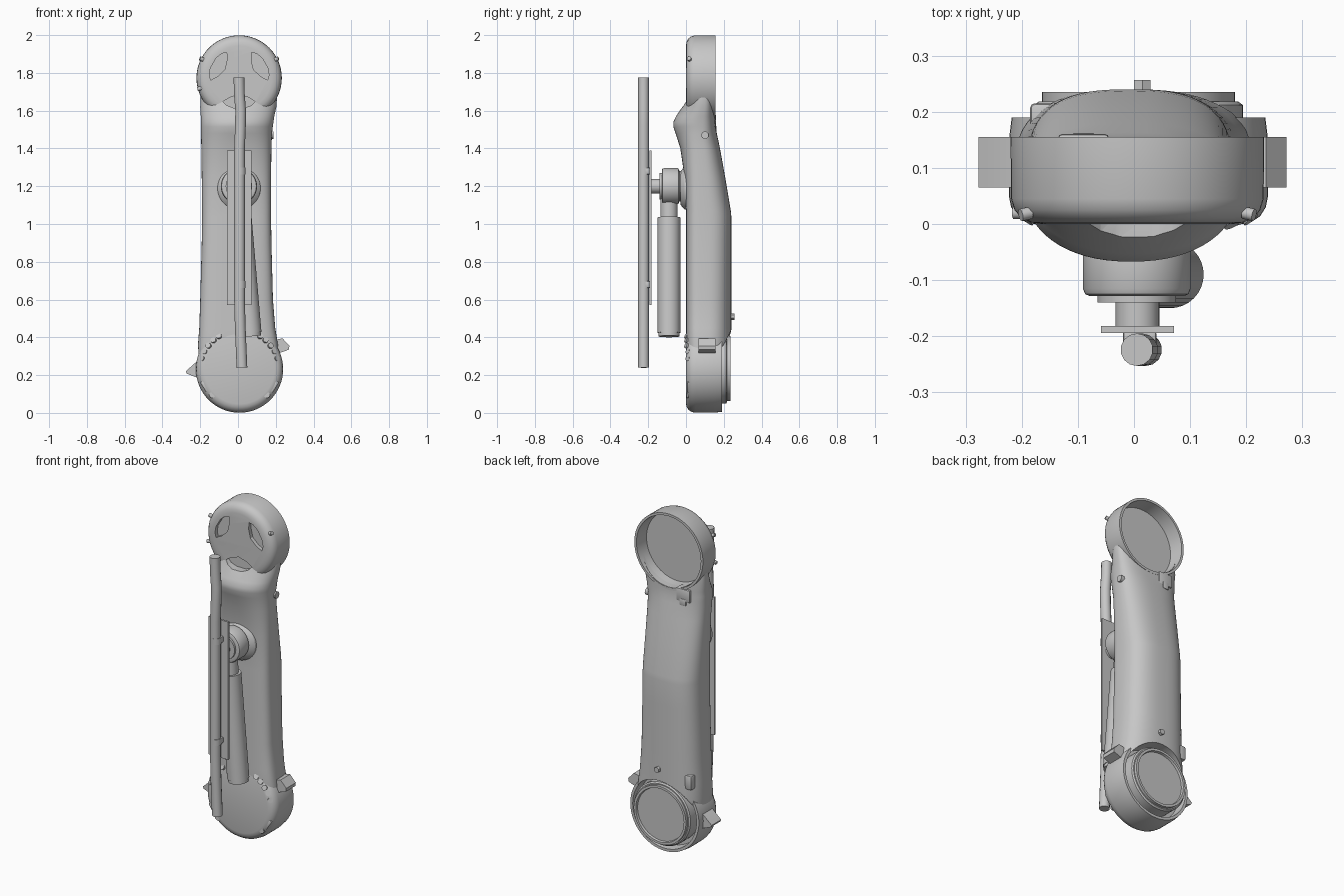
import bpy, bmesh
from math import sin, cos, pi, radians, copysign
from mathutils import Vector, Matrix

if "Cube" in bpy.data.objects:
    bpy.data.objects.remove(bpy.data.objects["Cube"])

grey = bpy.data.materials.new("plain grey")
grey.use_nodes = True
grey.diffuse_color = (0.57, 0.57, 0.57, 1)
grey.node_tree.nodes["Principled BSDF"].inputs["Base Color"].default_value = (0.57, 0.57, 0.57, 1)


def finish(bm, name):
    bmesh.ops.remove_doubles(bm, verts=bm.verts, dist=1e-5)
    bmesh.ops.recalc_face_normals(bm, faces=bm.faces)
    mesh = bpy.data.meshes.new(name)
    bm.to_mesh(mesh)
    bm.free()
    mesh.materials.append(grey)
    obj = bpy.data.objects.new(name, mesh)
    bpy.context.collection.objects.link(obj)
    return obj


def skin(name, rings):
    """Join rings of points into one surface, capping the ends."""
    bm = bmesh.new()
    loops = [[bm.verts.new(p) for p in ring] for ring in rings]
    n = len(loops[0])
    for a, b in zip(loops, loops[1:]):
        for i in range(n):
            bm.faces.new((a[i], a[(i + 1) % n], b[(i + 1) % n], b[i]))
    bm.faces.new(loops[0])
    bm.faces.new(loops[-1])
    return finish(bm, name)


def lathe(name, x, z, profile, n=64):
    """Turn (radius, y) points around an axis along y."""
    return skin(name, [[(x + r * cos(2 * pi * i / n), y, z + r * sin(2 * pi * i / n))
                        for i in range(n)] for r, y in profile])


def rod(name, start, end, r, n=32):
    a, b = Vector(start), Vector(end)
    turn = (b - a).to_track_quat('Z', 'Y').to_matrix().to_4x4()
    bm = bmesh.new()
    bmesh.ops.create_cone(bm, cap_ends=True, segments=n, radius1=r, radius2=r, depth=(b - a).length,
                          matrix=Matrix.Translation((a + b) / 2) @ turn)
    return finish(bm, name)


def box(name, centre, size, bevel=0.0, tilt=0):
    bm = bmesh.new()
    bmesh.ops.create_cube(bm, size=1, matrix=Matrix.Translation(centre)
                          @ Matrix.Rotation(radians(tilt), 4, 'Y') @ Matrix.Diagonal((*size, 1)))
    if bevel:
        bmesh.ops.bevel(bm, geom=bm.edges[:], offset=bevel, segments=2, profile=0.5, affect='EDGES')
    return finish(bm, name)


def prism(name, outline, y0, y1):
    return skin(name, [[(x, y, z) for x, z in outline] for y in (y0, y1)])


def cut(obj, cutters):
    bpy.context.view_layer.objects.active = obj
    for c in cutters:
        mod = obj.modifiers.new("cut", 'BOOLEAN')
        mod.operation, mod.solver, mod.object = 'DIFFERENCE', 'EXACT', c
        bpy.ops.object.modifier_apply(modifier=mod.name)


def section(z, left, right, front, mid, back, nf, nb, n=64):
    """Rounded cross-section with separate front and back fullness."""
    cx, w, ring = (left + right) / 2, (right - left) / 2, []
    for i in range(n):
        c, s = cos(2 * pi * i / n), sin(2 * pi * i / n)
        k, d = (nb, back - mid) if s > 0 else (nf, mid - front)
        ring.append((cx + w * copysign(abs(c) ** (2 / k), c),
                     mid + d * copysign(abs(s) ** (2 / k), s), z))
    return ring


HX, HZ, BX, BZ = 0.006, 1.773, 0.008, 0.232

# Arm body, lofted upwards
arm_body = skin("arm_body", [section(*row) for row in (
    (0.20, -0.20, 0.20, 0.01, 0.08, 0.24, 4, 2.6),
    (0.36, -0.212, 0.212, 0.0, 0.10, 0.24, 4, 2.6),
    (0.45, -0.205, 0.197, 0.0, 0.10, 0.24, 4, 2.6),
    (0.60, -0.20, 0.185, 0.0, 0.10, 0.24, 4, 2.6),
    (0.90, -0.192, 0.177, 0.0, 0.10, 0.24, 4, 2.7),
    (1.04, -0.19, 0.175, 0.0, 0.10, 0.24, 4, 2.7),
    (1.07, -0.19, 0.175, 0.0, 0.10, 0.237, 4, 2.7),
    (1.25, -0.192, 0.175, -0.008, 0.09, 0.207, 3.4, 2.6),
    (1.40, -0.194, 0.177, -0.03, 0.08, 0.18, 2.7, 2.5),
    (1.48, -0.196, 0.18, -0.055, 0.07, 0.163, 2.3, 2.6),
    (1.515, -0.197, 0.184, -0.067, 0.07, 0.157, 2.2, 3),
    (1.54, -0.197, 0.188, -0.067, 0.07, 0.155, 2.2, 3),
    (1.57, -0.197, 0.192, -0.053, 0.075, 0.154, 2.1, 3),
    (1.62, -0.2, 0.203, -0.02, 0.085, 0.152, 2.1, 3),
    (1.68, -0.197, 0.207, 0.008, 0.09, 0.15, 2.2, 3),
    (1.74, -0.19, 0.2, 0.025, 0.09, 0.14, 2.4, 3))])

# Round head, open at the back
head = lathe("head_cup", HX, HZ, [
    (0.17, 0.0), (0.19, 0.003), (0.207, 0.011), (0.219, 0.025), (0.225, 0.045),
    (0.226, 0.155), (0.212, 0.155), (0.205, 0.07)])

# Round foot with a stepped hub at the back
foot = lathe("foot_ring", BX, BZ, [
    (0.185, 0.0), (0.202, 0.004), (0.217, 0.014), (0.227, 0.03), (0.231, 0.05),
    (0.231, 0.15), (0.226, 0.19), (0.21, 0.19), (0.206, 0.13)])
hub = lathe("foot_hub", BX, BZ + 0.003, [
    (0.186, 0.12), (0.186, 0.212), (0.178, 0.218), (0.172, 0.218), (0.172, 0.235),
    (0.158, 0.235), (0.155, 0.222)])

# Openings in the body behind the head and the foot
openings = [lathe("head_opening", HX, HZ, [(0.208, 0.07), (0.213, 0.4)]),
            lathe("foot_opening", BX, BZ, [(0.208, 0.13), (0.212, 0.4)])]

# Three rounded vents in the head
vent = [(-0.085, -0.125), (-0.05, -0.103), (0, -0.088), (0.05, -0.103), (0.085, -0.125),
        (0.065, -0.145), (0.03, -0.158), (-0.03, -0.158), (-0.065, -0.145)]
vents = []
for k in range(3):
    a = 2 * pi * k / 3
    vents.append(prism("vent_cutter", [(HX + x * cos(a) - z * sin(a), HZ + x * sin(a) + z * cos(a))
                                       for x, z in vent], -0.2, 0.022))
cut(arm_body, openings + vents)
cut(head, vents)
for c in openings + vents:
    bpy.data.objects.remove(c)

# Swivel joint on the front of the arm
lathe("joint_base", 0.005, 1.19, [(0.118, 0.02), (0.112, -0.008), (0.1, -0.02), (0.085, -0.03)])
lathe("joint_drum", 0.005, 1.2, [
    (0.08, -0.02), (0.08, -0.035), (0.094, -0.04), (0.096, -0.05), (0.096, -0.115),
    (0.092, -0.125), (0.085, -0.128), (0.07, -0.128), (0.07, -0.14)])
rod("joint_shaft", (0.006, -0.12, 1.2), (0.006, -0.19, 1.2), 0.039)

# Tilted piston hanging from the joint
top, end = Vector((0.012, -0.09, 1.035)), Vector((0.066, -0.09, 0.405))
rod("piston_neck", (0.005, -0.09, 1.16), top, 0.045)
rod("piston_barrel", top, end + (top - end) * 0.03, 0.06)
rod("piston_cap", end + (top - end) * 0.035, end, 0.056)

# Mounting plate and its two clips
box("mount_plate", (0.006, -0.188, 0.98), (0.13, 0.012, 0.82))
for z in (0.68, 1.28):
    box("tube_clip", (0.01, -0.205, z), (0.06, 0.03, 0.036), 0.006)
    rod("clip_band", (0.01, -0.222, z - 0.018), (0.01, -0.222, z + 0.018), 0.031)

# Long bent tube
curve = bpy.data.curves.new("tube_path", 'CURVE')
curve.dimensions, curve.bevel_depth = '3D', 0.029
curve.bevel_resolution, curve.use_fill_caps = 5, True
path = [(0.005, 1.775), (0.007, 1.69), (0.014, 1.6), (0.013, 1.52), (0.008, 1.4),
        (0.008, 0.6), (0.012, 0.45), (0.021, 0.24)]
line = curve.splines.new('POLY')
line.points.add(len(path) - 1)
for p, (x, z) in zip(line.points, path):
    p.co = (x, -0.224, z, 1)
tube = bpy.data.objects.new("long_tube", curve)
bpy.context.collection.objects.link(tube)
curve.materials.append(grey)
bpy.context.view_layer.objects.active = tube
tube.select_set(True)
bpy.ops.object.convert(target='MESH')

# Side tabs on the foot
prism("left_tab", [(0.17, 0.38), (0.235, 0.395), (0.272, 0.355), (0.27, 0.335), (0.2, 0.31)], 0.065, 0.155)
prism("right_tab", [(-0.17, 0.3), (-0.215, 0.275), (-0.277, 0.22), (-0.272, 0.208), (-0.2, 0.18)], 0.065, 0.155)

# Latch, bracket and pin on the back
box("right_back_latch", (-0.16, 0.19, 0.465), (0.05, 0.05, 0.085), 0.008)
box("head_bracket", (-0.09, 0.13, 1.54), (0.09, 0.06, 0.075), 0.006)
box("head_bracket_lug", (-0.09, 0.14, 1.5), (0.04, 0.045, 0.04), 0.004)
rod("back_pin", (0.015, 0.22, 0.51), (0.015, 0.257, 0.51), 0.017, 6)

# Studs around the foot and the head
for side in (-1, 1):
    for deg in (58, 48, 37, 27, 16):
        dx, dz = side * cos(radians(deg)), sin(radians(deg))
        rod("foot_stud", (BX + 0.19 * dx, 0.03, BZ + 0.19 * dz),
            (BX + 0.209 * dx, -0.002 if deg > 30 else 0.007, BZ + 0.209 * dz), 0.015, 16)
    rod("foot_lower_stud", (BX + side * 0.145, 0.03, 0.095), (BX + side * 0.145, 0.002, 0.095), 0.016, 16)
    box("foot_clasp", (BX + side * 0.18, 0.025, 0.14), (0.03, 0.04, 0.07), 0.01, side * 32)
    rod("head_screw", (HX + side * 0.19, 0.02, 1.87), (HX + side * 0.208, 0.016, 1.877), 0.011, 12)
rod("head_side_screw", (-0.19, 0.02, 1.72), (-0.215, 0.02, 1.714), 0.011, 12)
rod("body_bolt", (0.15, 0.1, 1.47), (0.188, 0.1, 1.47), 0.02, 16)

# Smooth shading with sharp edges kept
bpy.ops.object.select_all(action='DESELECT')
for obj in bpy.context.scene.objects:
    if obj.type == 'MESH':
        obj.select_set(True)
        bpy.context.view_layer.objects.active = obj
bpy.ops.object.shade_smooth_by_angle(angle=radians(32))
